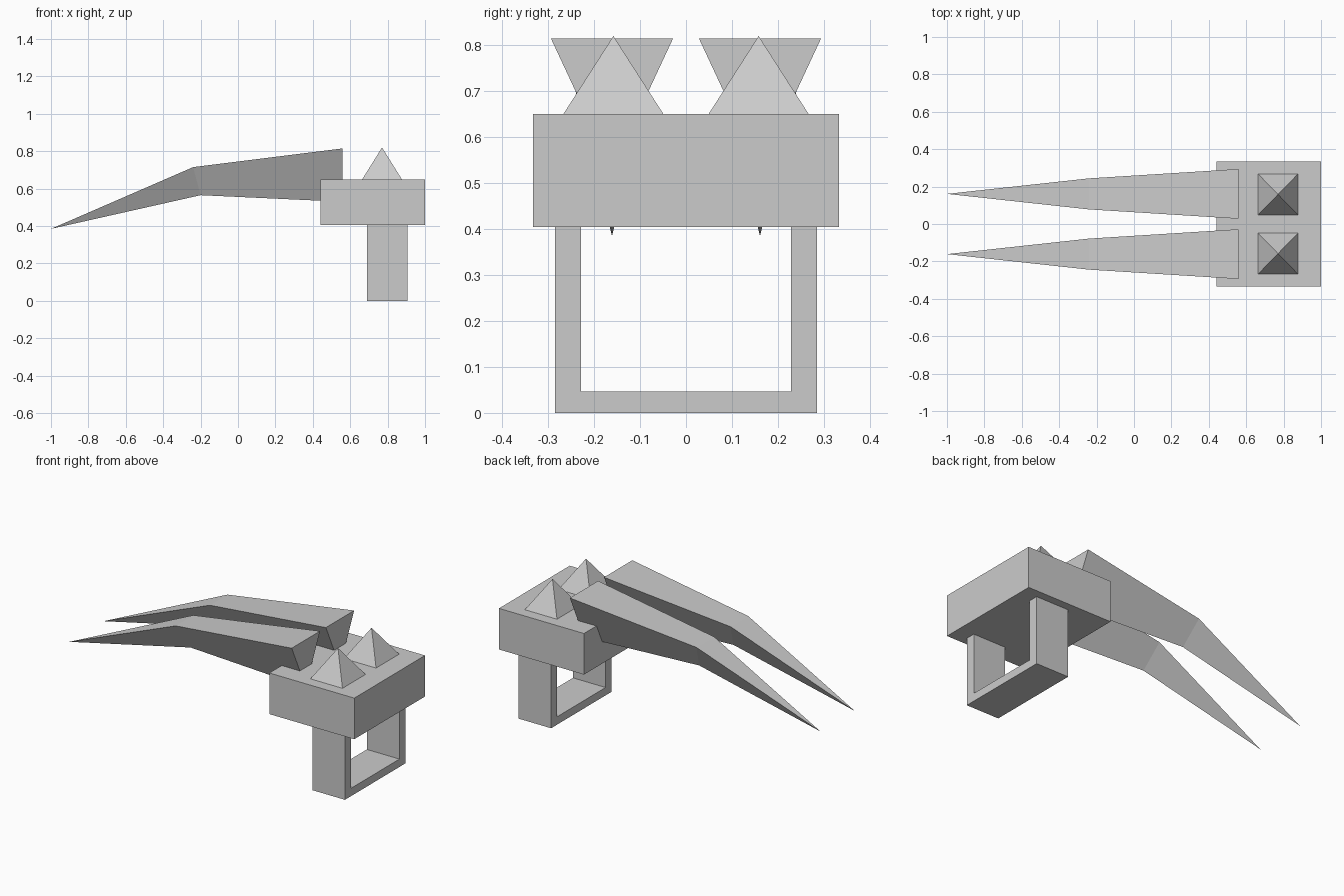
import bpy
import bmesh

cube = bpy.data.objects.get("Cube")
if cube:
    bpy.data.objects.remove(cube, do_unlink=True)

grey = bpy.data.materials.new("plain_grey")
grey.use_nodes = True
colour = (0.6, 0.6, 0.6, 1)
grey.diffuse_color = colour
grey.node_tree.nodes["Principled BSDF"].inputs["Base Color"].default_value = colour


def finish(name, bm):
    bmesh.ops.recalc_face_normals(bm, faces=bm.faces)
    mesh = bpy.data.meshes.new(name)
    bm.to_mesh(mesh)
    bm.free()
    mesh.materials.append(grey)
    obj = bpy.data.objects.new(name, mesh)
    bpy.context.collection.objects.link(obj)
    return obj


def prism(name, outline, x0, x1):
    """Extrude a (y, z) outline along x."""
    bm = bmesh.new()
    face = bm.faces.new([bm.verts.new((x0, y, z)) for y, z in outline])
    ext = bmesh.ops.extrude_face_region(bm, geom=[face])
    moved = [v for v in ext["geom"] if isinstance(v, bmesh.types.BMVert)]
    bmesh.ops.translate(bm, verts=moved, vec=(x1 - x0, 0, 0))
    return finish(name, bm)


def blade(name, y):
    """Bent claw with a flat top and a keel below, tapering to a point."""
    bm = bmesh.new()
    # top x, top z, half width, keel x, keel z
    sections = [(0.56, 0.815, 0.133, 0.56, 0.53),
                (-0.24, 0.715, 0.083, -0.2, 0.565)]
    root, bend = [[bm.verts.new(p) for p in
                   ((tx, y - w, tz), (tx, y + w, tz), (kx, y, kz))]
                  for tx, tz, w, kx, kz in sections]
    tip = bm.verts.new((-1, y, 0.385))
    bm.faces.new(root)
    for i in range(3):
        j = (i + 1) % 3
        bm.faces.new((root[i], root[j], bend[j], bend[i]))
        bm.faces.new((bend[i], bend[j], tip))
    return finish(name, bm)


def spike(name, y):
    """Four-sided pyramid on the block."""
    bm = bmesh.new()
    base = [bm.verts.new((0.77 + sx * 0.106, y + sy * 0.109, 0.65))
            for sx, sy in ((-1, -1), (1, -1), (1, 1), (-1, 1))]
    apex = bm.verts.new((0.77, y, 0.82))
    bm.faces.new(base)
    for i in range(4):
        bm.faces.new((base[i], base[(i + 1) % 4], apex))
    return finish(name, bm)


# Knuckle block
prism("knuckle_block",
      [(-0.333, 0.405), (0.333, 0.405), (0.333, 0.65), (-0.333, 0.65)], 0.44, 1.0)

# U-shaped hand grip
half = [(0.285, 0), (0.285, 0.405), (0.228, 0.405), (0.228, 0.047)]
prism("hand_grip", half + [(-y, z) for y, z in reversed(half)], 0.69, 0.905)

# Paired blades and spikes
for side, sign in (("left", 1), ("right", -1)):
    blade(side + "_blade", sign * 0.161)
    spike(side + "_spike", sign * 0.158)
